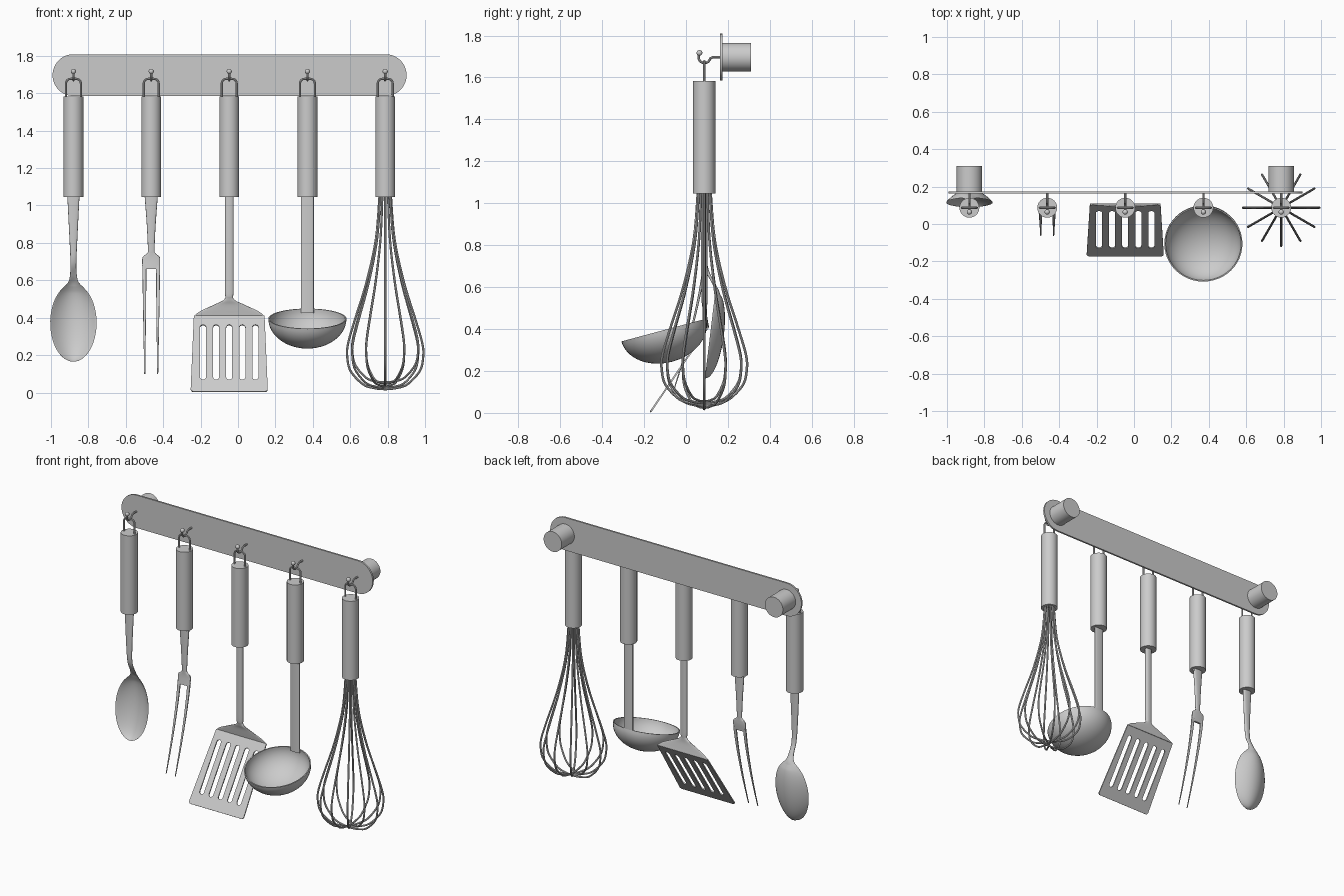
import bpy, bmesh, math
from math import sin, cos, pi

if "Cube" in bpy.data.objects:
    bpy.data.objects.remove(bpy.data.objects["Cube"])

YC, HOOK_Z = 0.087, 1.697
XS = [-0.88, -0.464, -0.047, 0.371, 0.787]


def select(ob):
    bpy.ops.object.select_all(action='DESELECT')
    ob.select_set(True)
    bpy.context.view_layer.objects.active = ob


def finish(ob, angle=40):
    select(ob)
    bpy.ops.object.shade_smooth_by_angle(angle=math.radians(angle))
    return ob


def mesh_object(name, bm):
    bmesh.ops.recalc_face_normals(bm, faces=bm.faces)
    me = bpy.data.meshes.new(name)
    bm.to_mesh(me)
    bm.free()
    ob = bpy.data.objects.new(name, me)
    bpy.context.collection.objects.link(ob)
    return finish(ob)


def curve_object(name, paths, cyclic, **settings):
    cu = bpy.data.curves.new(name, 'CURVE')
    for k, v in settings.items():
        setattr(cu, k, v)
    for pts in paths:
        sp = cu.splines.new('POLY')
        sp.points.add(len(pts) - 1)
        for p, co in zip(sp.points, pts):
            p.co = (*co, 0, 1) if len(co) == 2 else (*co, 1)
        sp.use_cyclic_u = cyclic
    ob = bpy.data.objects.new(name, cu)
    bpy.context.collection.objects.link(ob)
    select(ob)
    bpy.ops.object.convert(target='MESH')
    return finish(bpy.context.object)


def wire(name, paths, r, cyclic=False):
    return curve_object(name, paths, cyclic, dimensions='3D', bevel_depth=r,
                        bevel_resolution=2, use_fill_caps=True)


def plate(name, outlines, half, loc, rot):
    ob = curve_object(name, outlines, True, dimensions='2D', fill_mode='BOTH', extrude=half)
    ob.location, ob.rotation_euler = loc, (rot, 0, 0)
    return ob


def arc(cx, cy, r, a0, a1, n=8):
    return [(cx + r * cos(math.radians(a0 + (a1 - a0) * i / n)),
             cy + r * sin(math.radians(a0 + (a1 - a0) * i / n))) for i in range(n + 1)]


def smooth(pts, n=6):
    """Catmull-Rom interpolation of tuples."""
    ext = [pts[0]] + pts + [pts[-1]]
    out = []
    for a, b, c, d in zip(ext, ext[1:], ext[2:], ext[3:]):
        for i in range(n):
            t = i / n
            out.append(tuple(0.5 * (2 * q + (r - p) * t + (2 * p - 5 * q + 4 * r - s) * t * t
                                    + (3 * q - p - 3 * r + s) * t ** 3)
                             for p, q, r, s in zip(a, b, c, d)))
    return out + [pts[-1]]


def loft(name, stations, n=24, power=0.6):
    """Stations: z, x centre, half width, y, dish depth, thickness."""
    bm = bmesh.new()
    rings = []
    for z, x, w, y, d, t in stations:
        ring = []
        for k in range(n):
            s, c = cos(2 * pi * k / n), sin(2 * pi * k / n)
            off = math.copysign(abs(c) ** power, c) * t / 2 if abs(c) > 1e-6 else 0
            ring.append(bm.verts.new((x + w * s, y + d * (1 - s * s) + off, z)))
        rings.append(ring)
    for a, b in zip(rings, rings[1:]):
        for k in range(n):
            bm.faces.new((a[k], a[(k + 1) % n], b[(k + 1) % n], b[k]))
    bm.faces.new(rings[0])
    bm.faces.new(rings[-1])
    return mesh_object(name, bm)


def cylinder(name, r, depth, loc, rot=0):
    bpy.ops.mesh.primitive_cylinder_add(vertices=40, radius=r, depth=depth, location=loc,
                                        rotation=(rot, 0, 0))
    bpy.context.object.name = name
    return finish(bpy.context.object)


# Wall rail with two standoffs
plate("rail", [arc(0.79, 0, 0.1115, -90, 90, 24) + arc(-0.88, 0, 0.1115, 90, 270, 24)],
      0.006, (0, 0.168, HOOK_Z), pi / 2)
for x in (XS[0], XS[-1]):
    cylinder("standoff", 0.068, 0.138, (x, 0.242, HOOK_Z), pi / 2)

# Hooks, hanging loops and handles
hook = [(0.165, 1.697), (0.135, 1.697)] + arc(0.088, 1.697, 0.028, 0, -180, 14)
hook = [(0.165, 1.697), (0.13, 1.697), (0.119, 1.692)] + hook[3:] + [(0.064, 1.715)]
loop = ([(-0.04, 1.57)] + arc(-0.015, 1.652, 0.025, 180, 90) + arc(0.015, 1.652, 0.025, 90, 0)
        + [(0.04, 1.57)])
for x in XS:
    wire("hook", [[(x, y, z) for y, z in hook]], 0.006)
    bpy.ops.mesh.primitive_uv_sphere_add(segments=20, ring_count=12, radius=0.014,
                                         location=(x, 0.064, 1.717))
    bpy.context.object.name = "hook_ball"
    finish(bpy.context.object)
    wire("hanging_loop", [[(x + px, YC, z) for px, z in loop]], 0.006)
    cylinder("handle", 0.053, 0.538, (x, YC, 1.315))

# Spoon
x = XS[0]
neck = smooth([(1.06, x, 0.033, YC, 0, 0.024), (0.82, x, 0.021, YC, 0, 0.022),
               (0.7, x, 0.016, 0.094, 0, 0.02), (0.63, x, 0.018, 0.122, 0.003, 0.014),
               (0.59, x, 0.028, 0.137, 0.012, 0.01), (0.566, x, 0.05, 0.139, 0.02, 0.008)])
bowl = []
for i in range(1, 25):
    a = 0.37 + (pi - 0.38) * i / 24 if i < 24 else pi - 0.02
    z = 0.373 + 0.208 * cos(a)
    if a < pi:
        bowl.append((z, x, 0.124 * sin(a), 0.09 + 0.12 * (z - 0.165), 0.062 * sin(a), 0.008))
bowl = [b for b in bowl if b[0] < 0.556]
loft("spoon", neck + sorted(bowl, reverse=True), 32)

# Fork: neck and two curved tines
x = XS[1]


def fork_y(z):
    return YC - 0.148 * (max(0, 0.72 - z) / 0.62) ** 1.35


loft("fork_neck", smooth([(z, x, w, fork_y(z), 0, t) for z, w, t in (
    (1.06, 0.036, 0.024), (0.9, 0.024, 0.022), (0.77, 0.018, 0.018), (0.745, 0.022, 0.016),
    (0.725, 0.045, 0.015), (0.7, 0.048, 0.015), (0.66, 0.047, 0.014))]))
for s in (-1, 1):
    loft("fork_tine", [(z, x + s * (0.0365 - 0.002 * i / 14), 0.0115 - 0.0085 * i / 14,
                        fork_y(z), 0, 0.014 - 0.009 * i / 14)
                       for i in range(15) for z in [0.68 - 0.58 * i / 14]], 12)

# Spatula: shaft with flared shoulder, slotted blade
x = XS[2]
loft("spatula_shaft", smooth([(z, x, w, y, 0, t) for z, w, y, t in (
    (1.06, 0.023, YC, 0.03), (0.8, 0.023, YC, 0.03), (0.55, 0.023, 0.088, 0.028),
    (0.5, 0.025, 0.09, 0.02), (0.47, 0.08, 0.095, 0.01), (0.435, 0.155, 0.101, 0.008),
    (0.408, 0.189, 0.106, 0.008))]))
L = math.hypot(0.275, 0.405)
outline = (arc(-0.19, 0.016, 0.016, 180, 270) + arc(0.19, 0.016, 0.016, -90, 0)
           + [(0.189, L), (-0.189, L)])
slots = [arc(0.07 * i, 0.415, 0.016, 0, 180) + arc(0.07 * i, 0.092, 0.016, 180, 360)
         for i in range(-2, 3)]
plate("spatula_blade", [outline] + slots, 0.004, (x, -0.17, 0.004), math.atan2(0.405, 0.275))

# Ladle: shaft and tilted open bowl
x = XS[3]
loft("ladle_shaft", [(z, x, 0.034, YC, 0, 0.018) for z in (1.06, 0.75, 0.425)])
bm = bmesh.new()
prof = [(r * cos(a), 0, -d * sin(a)) for r, d, seq in
        ((0.209, 0.156, range(17)), (0.202, 0.149, range(16, -1, -1)))
        for i in seq for a in [pi / 2 * i / 16]]
vs = [bm.verts.new(p) for p in prof]
es = [bm.edges.new((vs[i], vs[(i + 1) % len(vs)])) for i in range(len(vs))
      if i != 16]
bmesh.ops.spin(bm, geom=vs + es, cent=(0, 0, 0), axis=(0, 0, 1), angle=2 * pi, steps=48)
bmesh.ops.remove_doubles(bm, verts=bm.verts, dist=1e-4)
ladle = mesh_object("ladle_bowl", bm)
ladle.location, ladle.rotation_euler = (x, -0.106, 0.395), (math.radians(15), 0, 0)

# Whisk: six balloon wires crossing at the bottom
x = XS[4]
side = [(0.03, 1.06), (0.05, 0.82), (0.1, 0.59), (0.165, 0.38), (0.199, 0.26), (0.203, 0.19),
        (0.185, 0.115), (0.12, 0.045), (0.06, 0.024)]
prof = smooth(side + [(0, 0.018)] + [(-r, z) for r, z in reversed(side)])
paths = []
for i in range(6):
    a = pi * i / 6
    lift = 0.007 * i
    paths.append([(x + r * cos(a), YC + r * sin(a), z + lift * (1.06 - z)) for r, z in prof])
wire("whisk_wires", paths, 0.006)
